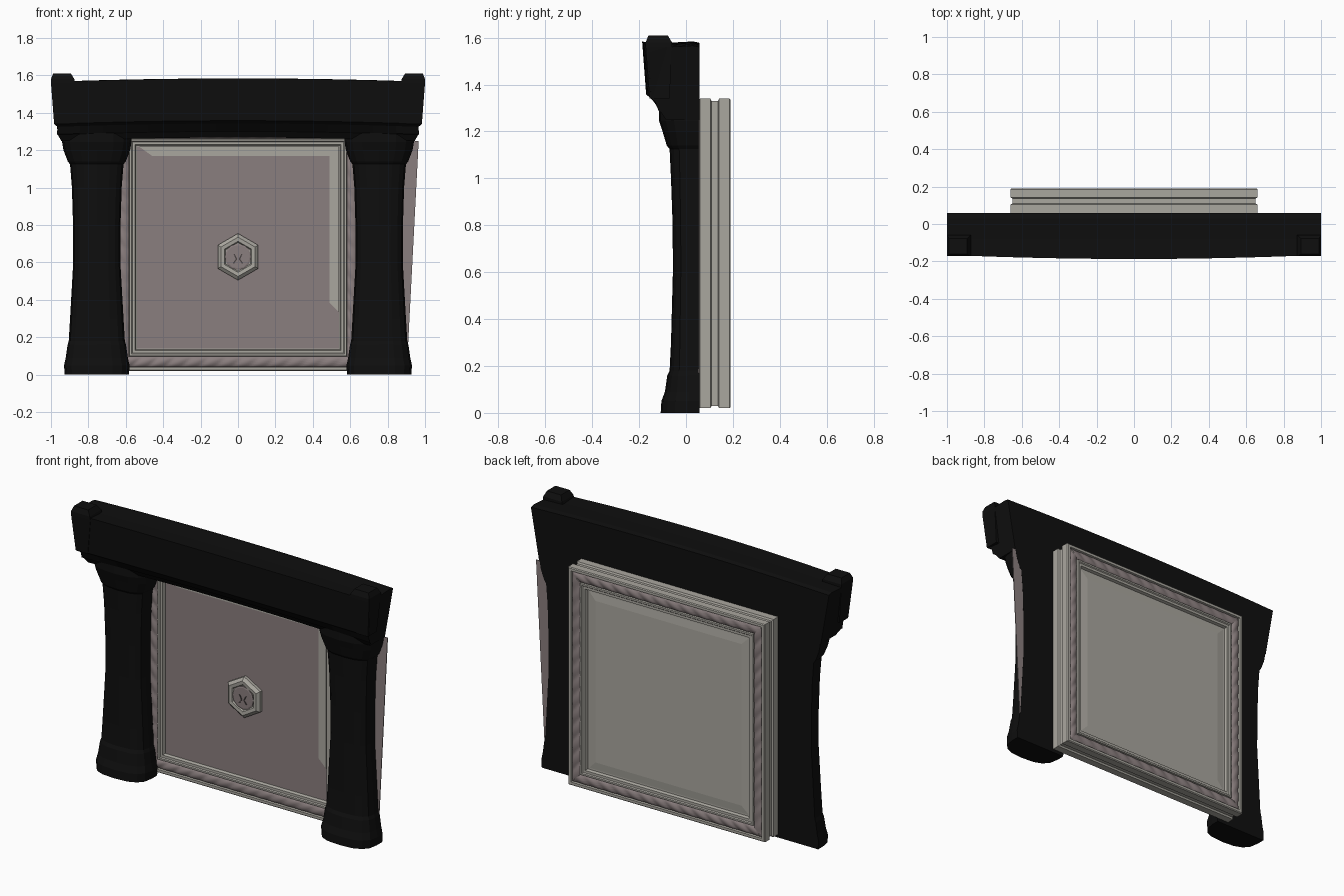
import bpy, bmesh, math
from mathutils import Vector

if "Cube" in bpy.data.objects:
    bpy.data.objects.remove(bpy.data.objects["Cube"])


def mat(name, col):
    m = bpy.data.materials.new(name)
    m.diffuse_color = (*col, 1)
    m.use_nodes = True
    m.node_tree.nodes["Principled BSDF"].inputs["Base Color"].default_value = m.diffuse_color
    return m


BLACK = mat("black_stone", (0.0045, 0.0045, 0.0045))
LIGHT = mat("light_warm_grey", (0.40, 0.385, 0.345))
MAUVE = mat("mauve_grey", (0.255, 0.21, 0.21))
DARK = mat("dark_grey", (0.07, 0.06, 0.06))
CZ = 0.68   # height of the door centre


def make(name, bm, material):
    bmesh.ops.remove_doubles(bm, verts=bm.verts, dist=1e-5)
    bmesh.ops.recalc_face_normals(bm, faces=bm.faces)
    me = bpy.data.meshes.new(name)
    bm.to_mesh(me)
    bm.free()
    ob = bpy.data.objects.new(name, me)
    me.materials.append(material)
    bpy.context.collection.objects.link(ob)
    return ob


def loft(name, rings, material, cap=True, wrap=False):
    """Skin a list of closed rings of points."""
    bm = bmesh.new()
    vs = [[bm.verts.new(p) for p in r] for r in rings]
    n = len(vs[0])
    pairs = list(zip(vs, vs[1:])) + ([(vs[-1], vs[0])] if wrap else [])
    for a, b in pairs:
        for i in range(n):
            j = (i + 1) % n
            bm.faces.new((a[i], a[j], b[j], b[i]))
    if cap and not wrap:
        bm.faces.new(vs[0])
        bm.faces.new(vs[-1])
    return make(name, bm, material)


def square(h, y):
    return [(-h, y, CZ - h), (h, y, CZ - h), (h, y, CZ + h), (-h, y, CZ + h)]


def plate(name, pts, y0, y1, material):
    """Flat outline in x,z given thickness in y."""
    return loft(name, [[(x, y, z) for x, z in pts] for y in (y0, y1)], material)


# ---- columns: rounded front, flat back; (z, half width, front y)
COL = [(0, .172, -.108), (.05, .175, -.105), (.09, .166, -.09), (.16, .156, -.08),
       (.18, .150, -.07), (.30, .143, -.064), (.60, .126, -.056), (.80, .127, -.057),
       (1.0, .133, -.064), (1.125, .143, -.07), (1.14, .155, -.082), (1.2, .178, -.10),
       (1.245, .186, -.115), (1.30, .186, -.115)]
for sx, side in ((-1, "left"), (1, "right")):
    rings = []
    for z, w, f in COL:
        ring = [(w, .058)]
        for k in range(9):
            t = math.pi * k / 8
            c = math.cos(t)
            ring.append((math.copysign(abs(c) ** .75, c) * w,
                         .01 - (.01 - f) * max(math.sin(t), 0) ** .75))
        ring.append((-w, .058))
        rings.append([(sx * .755 + x, y, z) for x, y in ring])
    loft(side + "_column", rings, BLACK)

# ---- lintel: (y, z, end half length), bowed and arched along x
LIN = [(.058, 1.25, .945), (-.085, 1.25, .945), (-.105, 1.28, .962), (-.115, 1.285, .968),
       (-.13, 1.325, .965), (-.148, 1.34, .983), (-.165, 1.565, 1.0), (-.08, 1.56, 1.0),
       (.03, 1.566, 1.0), (.058, 1.56, 1.0)]
rings = []
for i in range(17):
    u = -1 + i / 8
    b = 1 - u * u
    rings.append([(u * e, y - (.022 * b if y < -.12 else 0), z + .018 * b)
                  for y, z, e in LIN])
loft("lintel", rings, BLACK)

# ---- raised corner blocks on the lintel ends
for sx, side in ((-1, "left"), (1, "right")):
    def blk(x0, x1, y0, y1, z):
        return [(sx * x0, y0, z), (sx * x1, y0, z), (sx * x1, y1, z), (sx * x0, y1, z)]
    loft(side + "_corner_block",
         [blk(.90, .98, -.155, -.07, 1.34), blk(.87, 1.0, -.172, -.06, 1.56),
          blk(.875, 1.0, -.172, -.06, 1.58), blk(.893, .988, -.16, -.078, 1.61)], BLACK)

# ---- thin grey plate behind the right column
plate("side_plate", [(.86, .14), (.91, .17), (.966, 1.25), (.86, 1.25)], .053, .0575, MAUVE)

# ---- door frame: moulded cross-section swept round a square
half = [(.545, .08), (.55, .064), (.565, .064), (.57, .058), (.58, .058), (.582, .072),
        (.638, .072), (.64, .055), (.655, .055), (.66, .06), (.66, .104), (.65, .109)]
prof = half + [(h, .245 - y) for h, y in reversed(half)]
loft("door_frame", [square(h, y) for h, y in prof], LIGHT, wrap=True)


# ---- twisted rope moulding, mitred at the corners
def rope(name, y, d):
    bm = bmesh.new()
    N, M, r, R = 112, 8, .029, .61
    for k in range(4):
        a = k * math.pi / 2
        ca, sa = round(math.cos(a)), round(math.sin(a))
        grid = []
        for i in range(N + 1):
            row = []
            for j in range(M + 1):
                v = -r * math.cos(math.pi * j / M)
                u = (2 * i / N - 1) * (R + v)
                lobe = abs(math.sin(math.pi * (u / .09 + v / .075)))
                h = .017 * math.sin(math.pi * j / M) * (.55 + .45 * lobe)
                p, q = u, -(R + v)
                row.append(bm.verts.new((p * ca - q * sa, y + d * h, CZ + p * sa + q * ca)))
            grid.append(row)
        for i in range(N):
            for j in range(M):
                bm.faces.new((grid[i][j], grid[i + 1][j], grid[i + 1][j + 1], grid[i][j + 1]))
    ob = make(name, bm, MAUVE)
    # keep every face pointing outwards
    if ob.data.polygons[M * N // 2 + M // 2].normal.y * d < 0:
        ob.data.flip_normals()
    for p in ob.data.polygons:
        p.use_smooth = True


rope("front_rope", .0715, -1)
rope("back_rope", .1735, 1)

# ---- door panel with a raised field on the back
loft("door_panel", [square(.552, .082), square(.552, .163), square(.535, .163),
                    square(.49, .168)], LIGHT)
loft("front_panel", [square(.54, .083), square(.54, .076)], MAUVE)

# ---- light bevel strips at the top and right of the front panel
plate("top_bevel_strip", [(-.53, 1.22), (-.46, 1.17), (.49, 1.17), (.54, 1.22)],
      .0725, .077, LIGHT)
plate("right_bevel_strip", [(.54, 1.22), (.49, 1.17), (.49, .385), (.54, .335)],
      .0725, .077, LIGHT)


# ---- hexagonal lock boss with round centre and keyhole marks
def poly(r, y, n, rot):
    return [(r * math.cos(rot + 2 * math.pi * i / n), y,
             .63 + r * math.sin(rot + 2 * math.pi * i / n)) for i in range(n)]


P = math.pi / 6
loft("lock_boss", [poly(.125, .078, 6, P), poly(.125, .058, 6, P), poly(.105, .042, 6, P),
                   poly(.083, .044, 6, P), poly(.076, .054, 6, P)], LIGHT)
loft("lock_centre", [poly(.07, .056, 12, 0), poly(.07, .048, 12, 0),
                     poly(.062, .046, 12, 0)], MAUVE)
for s, side in ((-1, "left"), (1, "right")):
    plate(side + "_keyhole_mark",
          [(s * .028, .595), (s * .012, .618), (s * .024, .645), (s * .017, .645),
           (s * .004, .618), (s * .02, .595)], .043, .0465, DARK)
